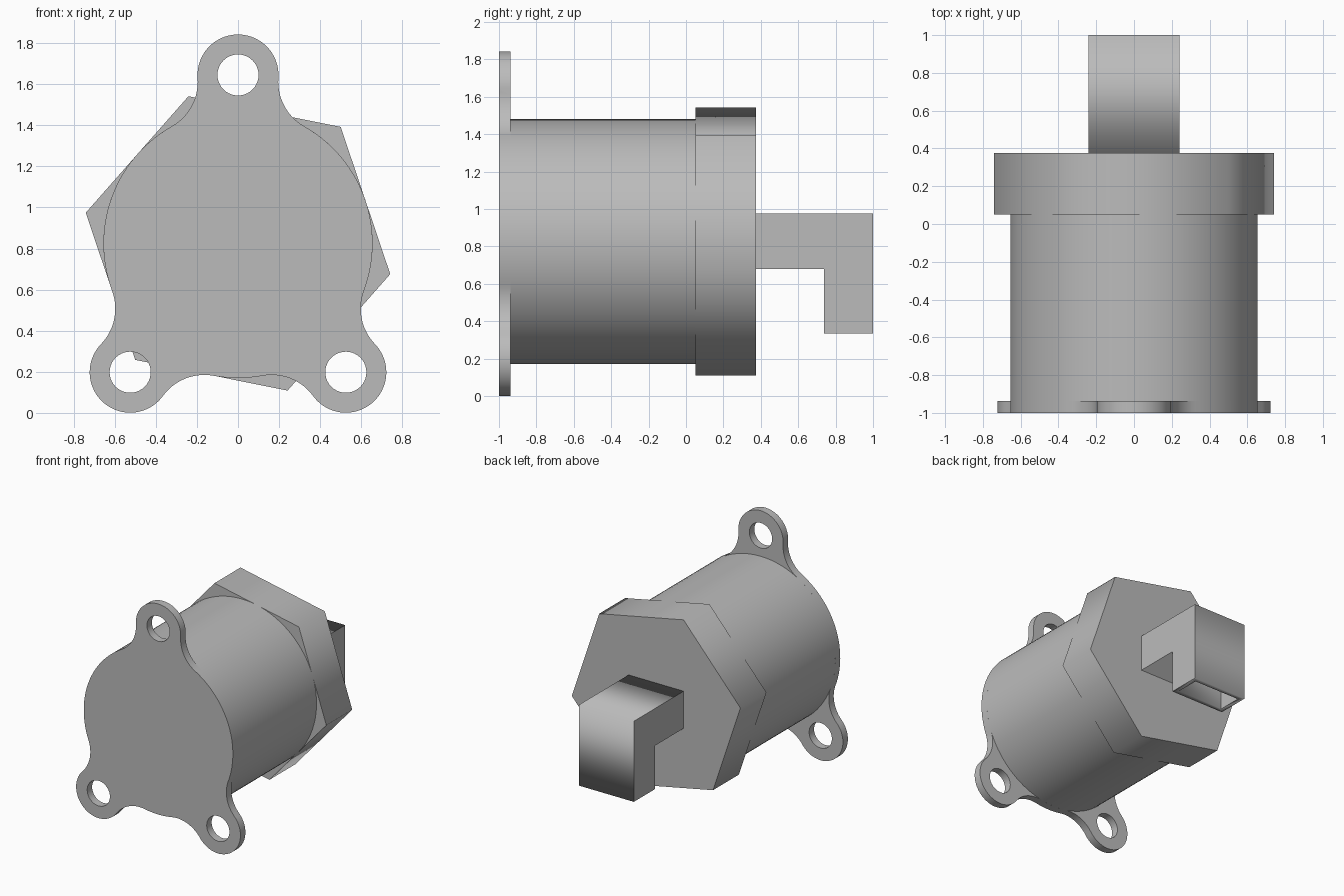
import bpy, bmesh
from math import sin, cos, pi, radians, acos, atan2, hypot
from mathutils import Matrix

if "Cube" in bpy.data.objects:
    bpy.data.objects.remove(bpy.data.objects["Cube"])

grey = bpy.data.materials.new("plain grey")
grey.use_nodes = True
COLOR = (0.5, 0.5, 0.5, 1)
grey.diffuse_color = COLOR
grey.node_tree.nodes["Principled BSDF"].inputs["Base Color"].default_value = COLOR

CENTRE_Z = 0.825
BODY_R, EAR_R, HOLE_R, FILLET_R = 0.655, 0.197, 0.1, 0.25
EARS = [(0.525, -0.627), (0, 0.82), (-0.525, -0.627)]


def arc(cx, cy, r, a0, a1, n):
    return [(cx + r * cos(a0 + (a1 - a0) * i / n),
             cy + r * sin(a0 + (a1 - a0) * i / n)) for i in range(n + 1)]


def circle(cx, cy, r, n, start=0.0):
    return arc(cx, cy, r, start, start + 2 * pi, n)[:-1]


def prism(name, loops, start, end, turn=0.0, smooth=True):
    """Filled outline (first loop) with holes, extruded along y, then turned about z."""
    curve = bpy.data.curves.new(name, "CURVE")
    curve.dimensions, curve.fill_mode = "2D", "BOTH"
    curve.extrude = (end - start) / 2
    for loop in loops:
        spline = curve.splines.new("POLY")
        spline.points.add(len(loop) - 1)
        for point, (x, y) in zip(spline.points, loop):
            point.co = (x, y, 0, 1)
        spline.use_cyclic_u = True
    temp = bpy.data.objects.new(name + " outline", curve)
    bpy.context.collection.objects.link(temp)
    bpy.context.view_layer.update()
    mesh = bpy.data.meshes.new_from_object(
        temp.evaluated_get(bpy.context.evaluated_depsgraph_get()))
    bpy.data.objects.remove(temp)
    mesh.name = name
    mesh.transform(Matrix.Rotation(turn, 4, "Z")
                   @ Matrix.Translation((0, (start + end) / 2, 0))
                   @ Matrix.Rotation(pi / 2, 4, "X"))
    # Weld caps to sides
    bm = bmesh.new()
    bm.from_mesh(mesh)
    bmesh.ops.remove_doubles(bm, verts=bm.verts, dist=1e-5)
    bmesh.ops.dissolve_limit(bm, angle_limit=radians(0.5), verts=bm.verts, edges=bm.edges)
    bmesh.ops.recalc_face_normals(bm, faces=bm.faces)
    bm.to_mesh(mesh)
    bm.free()
    mesh.materials.clear()
    mesh.materials.append(grey)
    obj = bpy.data.objects.new(name, mesh)
    bpy.context.collection.objects.link(obj)
    if smooth:
        bpy.ops.object.select_all(action="DESELECT")
        obj.select_set(True)
        bpy.context.view_layer.objects.active = obj
        bpy.ops.object.shade_smooth_by_angle(angle=radians(30))
    return obj


def flange_outline():
    """Body circle with three ears, blended by tangent concave fillets."""
    pts, blends = [], []
    for ex, ey in EARS:
        d, a = hypot(ex, ey), atan2(ey, ex)
        p, q = BODY_R + FILLET_R, EAR_R + FILLET_R
        spread = acos((p * p + d * d - q * q) / (2 * p * d))   # at the body centre
        corner = acos((p * p + q * q - d * d) / (2 * p * q))   # at the fillet centre
        blends.append((ex, ey, a, spread, corner, p))
    for i, (ex, ey, a, spread, corner, p) in enumerate(blends):
        lo, hi = a - spread, a + spread
        ear_turn = pi - spread - corner
        pts += arc(p * cos(lo), p * sin(lo), FILLET_R, lo + pi, lo + pi - corner, 14)
        pts += arc(ex, ey, EAR_R, a - pi + ear_turn, a + pi - ear_turn, 40)[1:-1]
        pts += arc(p * cos(hi), p * sin(hi), FILLET_R, hi + pi + corner, hi + pi, 14)
        nxt = blends[(i + 1) % 3]
        target = nxt[2] - nxt[3]
        while target < hi:
            target += 2 * pi
        pts += arc(0, 0, BODY_R, hi, target, 28)[1:-1]
    return pts


def raised(loop):
    return [(x, y + CENTRE_Z) for x, y in loop]


# Mounting flange with three bolt holes
holes = [circle(x, y, HOLE_R, 40) for x, y in EARS]
prism("mounting_flange", [raised(l) for l in [flange_outline()] + holes], -1, -0.938)

# Round body and tilted hexagonal cap
prism("body", [raised(circle(0, 0, BODY_R, 96))], -0.938, 0.06)
prism("hex_cap", [raised(circle(0, 0, 0.756, 6, radians(-11.4)))], 0.05, 0.375, smooth=False)

# Elbow spout, hollow and open at the bottom
def elbow(name, back, top, under, inner, low, outer, half):
    profile = [(back, top), (back, under), (inner, under),
               (inner, low), (outer, low), (outer, top)]
    return prism(name, [profile], -half, half, turn=pi / 2, smooth=False)


# The quarter turn about z maps the profile's x to y
spout = elbow("spout", 0.37, 0.975, 0.68, 0.737, 0.335, 1.0, 0.242)
cavity = elbow("spout_cavity", 0.41, 0.94, 0.715, 0.772, 0.2, 0.965, 0.207)
cavity.hide_render = True
cut = spout.modifiers.new("hollow", "BOOLEAN")
cut.operation, cut.solver, cut.object = "DIFFERENCE", "EXACT", cavity
bpy.context.view_layer.objects.active = spout
bpy.ops.object.modifier_apply(modifier=cut.name)
bpy.data.objects.remove(cavity)
